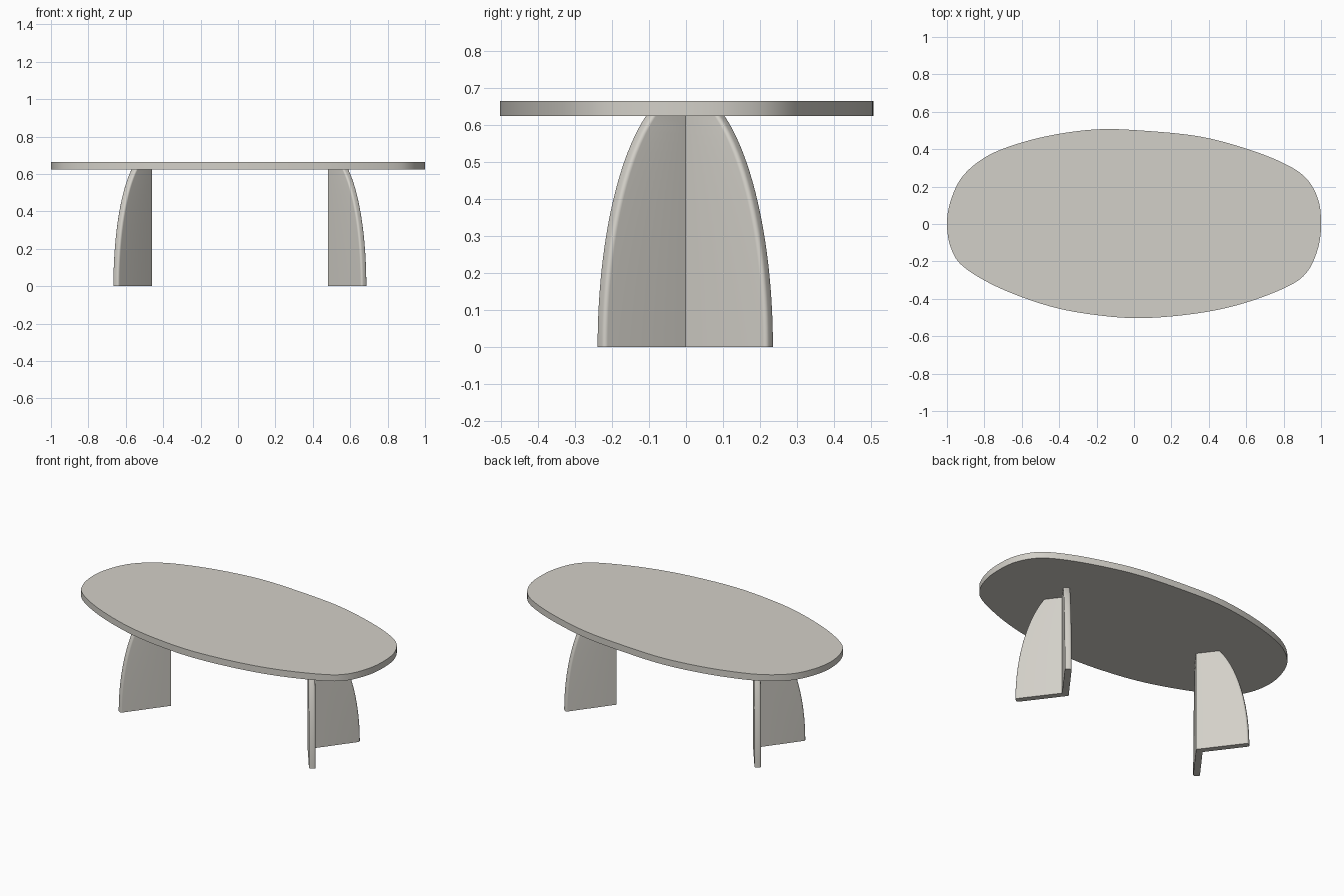
import bpy, bmesh, math

if "Cube" in bpy.data.objects:
    bpy.data.objects.remove(bpy.data.objects["Cube"])

mat = bpy.data.materials.new("warm light grey")
mat.diffuse_color = (0.65, 0.63, 0.58, 1)
mat.use_nodes = True
mat.node_tree.nodes["Principled BSDF"].inputs["Base Color"].default_value = mat.diffuse_color


def loft(name, rings):
    """Closed solid through equal-length rings, smooth with sharp edges kept."""
    bm = bmesh.new()
    vs = [[bm.verts.new(p) for p in ring] for ring in rings]
    n = len(vs[0])
    for a, b in zip(vs, vs[1:]):
        for i in range(n):
            j = (i + 1) % n
            bm.faces.new((a[i], a[j], b[j], b[i]))
    bm.faces.new(vs[0][::-1])
    bm.faces.new(vs[-1])
    bmesh.ops.recalc_face_normals(bm, faces=bm.faces)
    me = bpy.data.meshes.new(name)
    bm.to_mesh(me)
    bm.free()
    me.materials.append(mat)
    ob = bpy.data.objects.new(name, me)
    bpy.context.collection.objects.link(ob)
    bpy.ops.object.select_all(action='DESELECT')
    ob.select_set(True)
    bpy.context.view_layer.objects.active = ob
    bpy.ops.object.shade_smooth_by_angle(angle=math.radians(30))
    return ob


def closed_spline(pts, steps):
    """Closed Catmull-Rom curve through the points."""
    out, n = [], len(pts)
    for i in range(n):
        a, b, c, d = (pts[(i + k - 1) % n] for k in range(4))
        for s in range(steps):
            t = s / steps
            out.append(tuple(0.5 * (2 * q + (r - p) * t + (2 * p - 5 * q + 4 * r - w) * t * t
                                    + (3 * q - p - 3 * r + w) * t ** 3)
                             for p, q, r, w in zip(a, b, c, d)))
    return out


# Table top: slightly skewed pebble outline
outline = [(1, 0), (.985, .13), (.92, .245), (.80, .325), (.60, .403), (.35, .468), (.05, .499),
           (-.2, .506), (-.45, .473), (-.665, .415), (-.81, .348), (-.92, .25), (-.98, .125),
           (-1, 0), (-.978, -.13), (-.91, -.23), (-.72, -.342), (-.45, -.44), (-.2, -.487),
           (.05, -.503), (.35, -.476), (.60, -.42), (.83, -.33), (.93, -.25), (.985, -.125)]
curve = closed_spline(outline, 6)
loft("table_top", [[(x, y, z) for x, y in curve] for z in (0.625, 0.665)])

# Legs: V-shaped plan, arms opening outwards, free edges curving in towards the top
A = math.radians(53.3)            # arm angle from the x axis
LEN, T, R = 0.302, 0.038, 0.012   # arm length, thickness, edge rounding
TOP, ELL = 0.63, 0.704            # leg height, height of the full ellipse


def leg_ring(z, corner_x, side):
    s = LEN * math.sqrt(1 - (z / ELL) ** 2)
    arm = []                      # (along arm, across thickness)
    for k in range(6):
        q = math.pi / 2 * k / 5
        arm.append((s - R + R * math.sin(q), R - R * math.cos(q)))
    arm += [(u, T - d) for u, d in arm[::-1]]
    plan = [(u * math.cos(A) + d * math.sin(A), u * math.sin(A) - d * math.cos(A))
            for u, d in arm]
    ring = [(0, 0)] + plan + [(T / math.sin(A), 0)] + [(x, -y) for x, y in plan[::-1]]
    return [(corner_x + side * x, y - 0.002, z) for x, y in ring]


for name, cx, side in (("right_leg", 0.48, 1), ("left_leg", -0.46, -1)):
    loft(name, [leg_ring(TOP * i / 24, cx, side) for i in range(25)])
